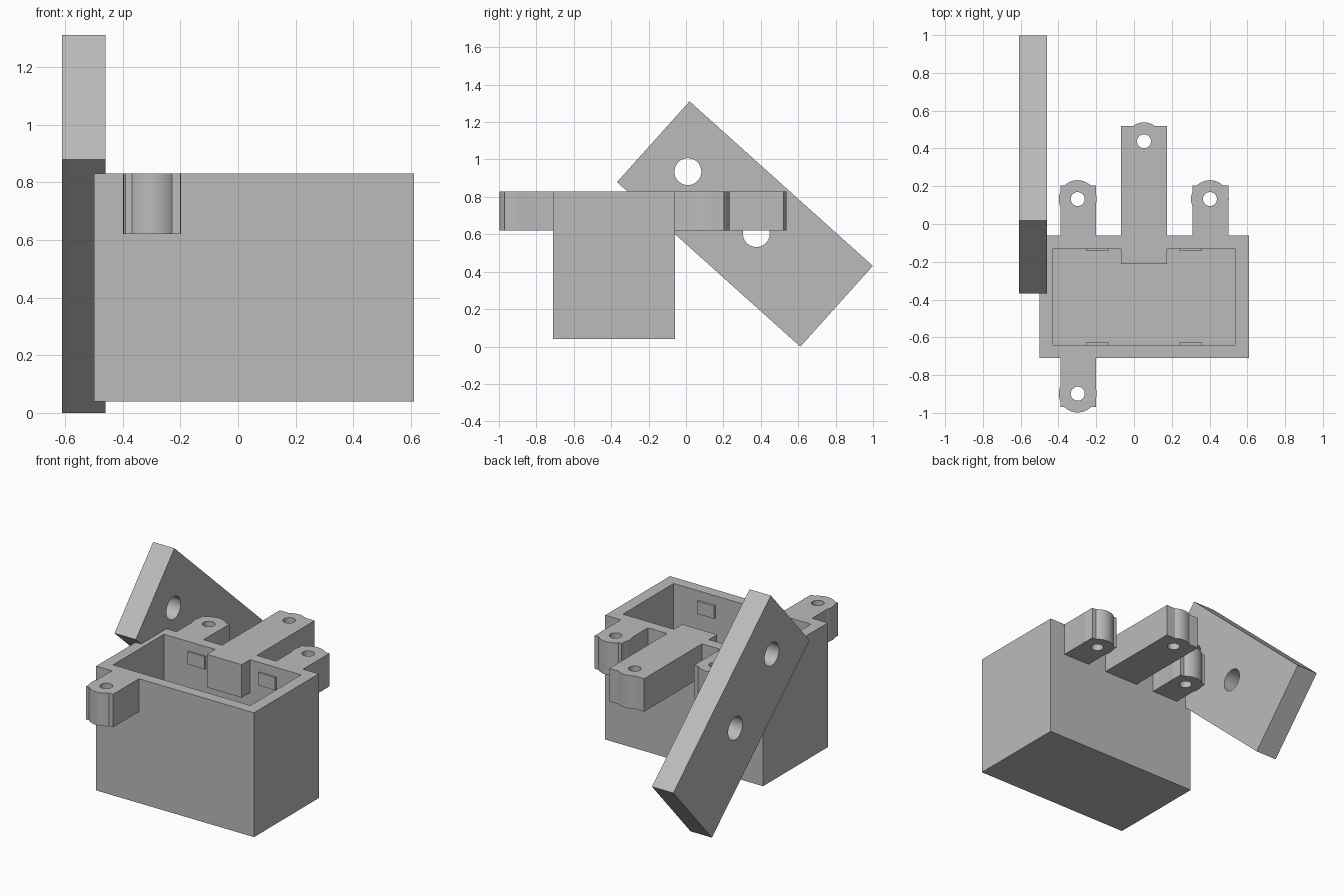
import bpy
from math import atan2, hypot, pi, radians

if "Cube" in bpy.data.objects:
    bpy.data.objects.remove(bpy.data.objects["Cube"], do_unlink=True)

grey = bpy.data.materials.new("plain_grey")
grey.use_nodes = True
grey.diffuse_color = (0.5, 0.5, 0.5, 1)
grey.node_tree.nodes["Principled BSDF"].inputs["Base Color"].default_value = (0.5, 0.5, 0.5, 1)


def box(name, x, y, z):
    """Axis-aligned block from three (low, high) ranges."""
    ranges = (x, y, z)
    bpy.ops.mesh.primitive_cube_add(size=1, location=[(a + b) / 2 for a, b in ranges])
    ob = bpy.context.object
    ob.name = name
    ob.scale = [b - a for a, b in ranges]
    bpy.ops.object.transform_apply(location=True, rotation=True, scale=True)
    ob.data.materials.append(grey)
    return ob


def rod(name, centre, radius, depth, rotation=(0, 0, 0)):
    bpy.ops.mesh.primitive_cylinder_add(vertices=48, radius=radius, depth=depth,
                                        location=centre, rotation=rotation)
    ob = bpy.context.object
    ob.name = name
    bpy.ops.object.transform_apply(location=True, rotation=True, scale=True)
    ob.data.materials.append(grey)
    return ob


def combine(target, tool, operation):
    """Apply a boolean and discard the tool object."""
    mod = target.modifiers.new(operation.lower(), 'BOOLEAN')
    mod.operation, mod.solver, mod.object = operation, 'EXACT', tool
    bpy.ops.object.select_all(action='DESELECT')
    bpy.context.view_layer.objects.active = target
    target.select_set(True)
    bpy.ops.object.modifier_apply(modifier=mod.name)
    bpy.data.objects.remove(tool, do_unlink=True)


def finish(ob):
    bpy.ops.object.select_all(action='DESELECT')
    bpy.context.view_layer.objects.active = ob
    ob.select_set(True)
    bpy.ops.object.shade_smooth_by_angle(angle=radians(25))


# Open-topped case
TOP, LUG_BASE = 0.83, 0.62
case = box("case", (-0.5, 0.61), (-0.71, -0.06), (0.04, TOP))
combine(case, box("cavity", (-0.43, 0.535), (-0.64, -0.13), (0.11, 1)), 'DIFFERENCE')

# Mounting lugs: x range, y range, boss centre
lugs = [
    ((-0.39, -0.2), (-0.97, -0.68), (-0.298, -0.898)),
    ((-0.39, -0.2), (-0.09, 0.203), (-0.298, 0.132)),
    ((0.31, 0.5), (-0.09, 0.203), (0.402, 0.132)),
    ((-0.07, 0.175), (-0.213, 0.52), (0.053, 0.438)),
]
mid = (TOP + LUG_BASE) / 2
for xs, ys, (cx, cy) in lugs:
    combine(case, box("lug", xs, ys, (LUG_BASE, TOP)), 'UNION')
    combine(case, rod("boss", (cx, cy, mid), 0.1, TOP - LUG_BASE), 'UNION')
for xs, ys, (cx, cy) in lugs:
    combine(case, rod("screw_hole", (cx, cy, mid), 0.037, 0.5), 'DIFFERENCE')
finish(case)

# Small snap tabs on the long inner walls
for side, x in (("right", -0.195), ("left", 0.3)):
    for end, y in (("back", (-0.142, -0.125)), ("front", (-0.645, -0.625))):
        box(f"snap_tab_{end}_{side}", (x - 0.06, x + 0.06), y, (0.69, 0.77))

# Tilted side plate with two cross holes
top, low, peak = (1.0, 0.43), (0.61, 0.0), (0.02, 1.31)
length = hypot(top[0] - peak[0], top[1] - peak[1])
width = hypot(top[0] - low[0], top[1] - low[1])
plate = box("side_plate", (-0.075, 0.075), (-length / 2, length / 2), (-width / 2, width / 2))
plate.rotation_euler.x = atan2(top[1] - peak[1], top[0] - peak[0])
plate.location = (-0.535, (peak[0] + low[0]) / 2, (peak[1] + low[1]) / 2)
bpy.ops.object.transform_apply(location=True, rotation=True, scale=True)
for y, z in ((0.01, 0.935), (0.376, 0.604)):
    combine(plate, rod("pivot_hole", (-0.535, y, z), 0.072, 0.5, (0, pi / 2, 0)), 'DIFFERENCE')
finish(plate)
